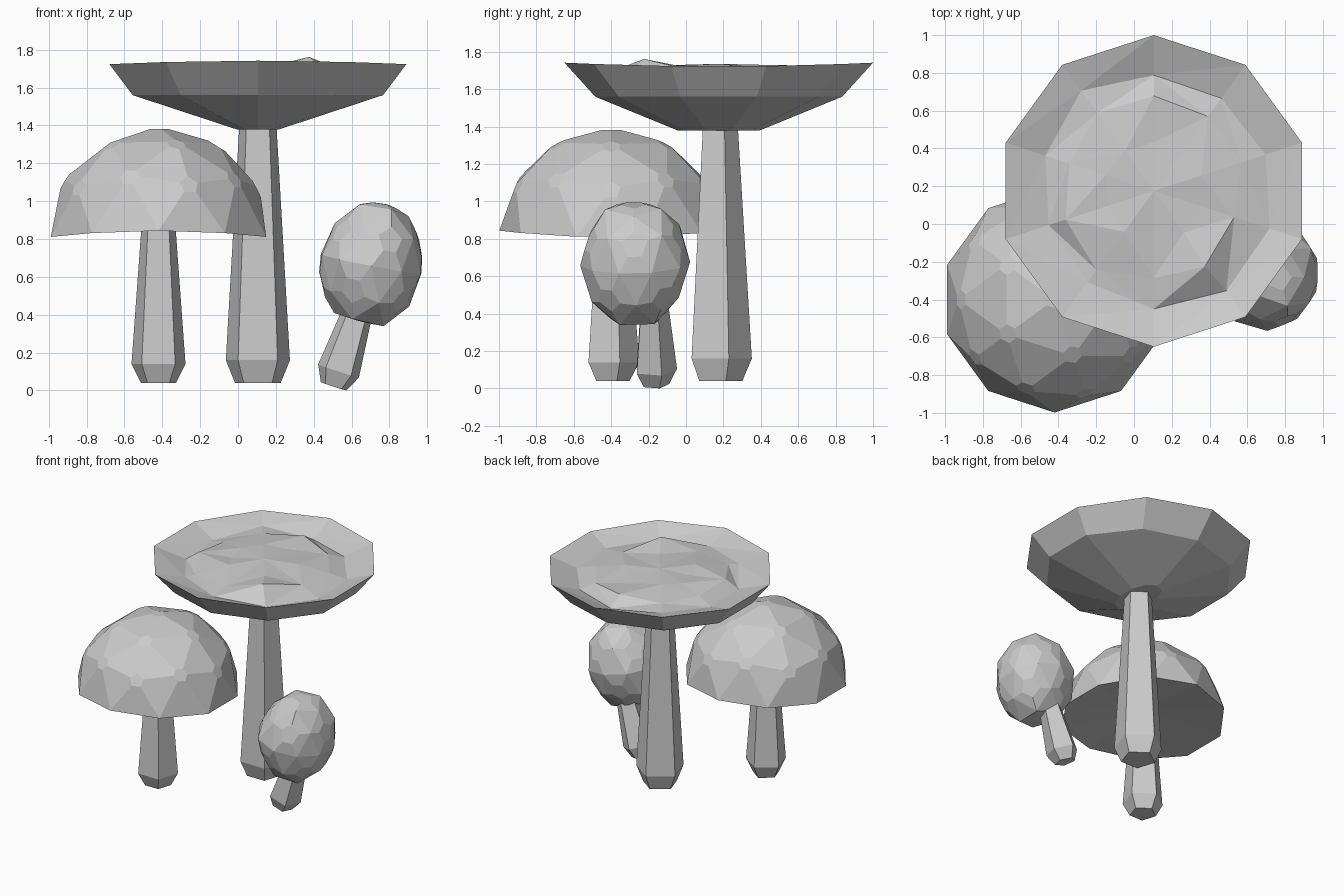
import bpy, bmesh, math, random
from mathutils import Vector

random.seed(11)
cube = bpy.data.objects.get("Cube")
if cube:
    bpy.data.objects.remove(cube, do_unlink=True)

GREY = (0.6, 0.6, 0.6, 1)
mat = bpy.data.materials.new("stone grey")
mat.use_nodes = True
mat.diffuse_color = GREY
mat.node_tree.nodes["Principled BSDF"].inputs["Base Color"].default_value = GREY


def finish(bm, name, location, axis=(0, 0, 1)):
    """Turn a bmesh into a flat shaded object, optionally leaning along an axis."""
    bmesh.ops.recalc_face_normals(bm, faces=bm.faces)
    mesh = bpy.data.meshes.new(name)
    bm.to_mesh(mesh)
    bm.free()
    mesh.materials.append(mat)
    obj = bpy.data.objects.new(name, mesh)
    bpy.context.collection.objects.link(obj)
    obj.location = location
    obj.rotation_mode = 'QUATERNION'
    obj.rotation_quaternion = Vector((0, 0, 1)).rotation_difference(Vector(axis))


def ring(bm, sides, rx, ry, z, rough=0, saddle=0):
    """Circle of points starting at the back, with optional unevenness."""
    verts = []
    for i in range(sides):
        a = math.pi / 2 + math.tau * i / sides
        up = random.uniform(-rough, rough) - saddle * math.cos(2 * a)
        grow = 1 + random.uniform(-rough, rough) * 4
        verts.append(bm.verts.new((rx * grow * math.cos(a), ry * grow * math.sin(a), z + up)))
    return verts


def bridge(bm, rings):
    for a, b in zip(rings, rings[1:]):
        n = len(a)
        for i in range(n):
            bm.faces.new((a[i], a[(i + 1) % n], b[(i + 1) % n], b[i]))


def fan(bm, loop, z):
    centre = bm.verts.new((0, 0, z))
    for i, v in enumerate(loop):
        bm.faces.new((v, loop[(i + 1) % len(loop)], centre))


def chip_corners(bm, verts, offset):
    bmesh.ops.bevel(bm, geom=verts, offset=offset, segments=1, profile=0.5,
                    affect='VERTICES')


def make_stem(name, location, profile, axis=(0, 0, 1)):
    """Five sided stem lofted through (radius, height) pairs, flat side to the front."""
    bm = bmesh.new()
    rings = [ring(bm, 5, r, r, z) for r, z in profile]
    bridge(bm, rings)
    bm.faces.new(rings[0])
    bm.faces.new(rings[-1])
    finish(bm, name, location, axis)


# Domed cap with chipped corners and a shallow hollow underneath
bm = bmesh.new()
bmesh.ops.create_icosphere(bm, subdivisions=2, radius=1)
bmesh.ops.delete(bm, geom=[v for v in bm.verts if v.co.z < -0.01], context='VERTS')
for v in bm.verts:
    x, y, z = v.co
    v.co = (0.598 * x, 0.598 * y, 0.57 * z + 0.018 * (y * y - x * x))
chip_corners(bm, [v for v in bm.verts if not v.is_boundary], 0.055)
rim = [v for v in bm.verts if v.is_boundary]
fan(bm, sorted(rim, key=lambda v: math.atan2(v.co.y, v.co.x)), 0.07)
finish(bm, "domed_cap", (-0.42, -0.4, 0.826))

# Wide upturned cap: a groove inside the rim, then a low crumpled mound
bm = bmesh.new()
base = ring(bm, 10, 0.12, 0.22, -0.352)
shoulder = ring(bm, 10, 0.695, 0.66, -0.172)
rim = ring(bm, 10, 0.825, 0.825, 0, saddle=0.01)
groove = ring(bm, 10, 0.63, 0.63, -0.06, 0.02)
ridge = ring(bm, 10, 0.48, 0.48, -0.025, 0.02)
middle = ring(bm, 10, 0.26, 0.26, -0.012, 0.012)
bridge(bm, [base, shoulder, rim, groove, ridge, middle])
bm.faces.new(base)
fan(bm, middle, 0.004)
bump = min(ridge, key=lambda v: (v.co - Vector((0.27, -0.4, 0))).length)
bump.co = (0.27, -0.4, 0.03)
bmesh.ops.triangulate(bm, faces=[f for f in bm.faces if f.calc_center_median().z > -0.075])
finish(bm, "wide_cap", (0.105, 0.175, 1.732))

# Closed, leaning egg shaped cap with uneven facets and chipped main corners
bm = bmesh.new()
bmesh.ops.create_icosphere(bm, subdivisions=2, radius=1)
for v in bm.verts:
    x, y, z = v.co * random.uniform(0.96, 1.04)
    v.co = (0.284 * x, 0.292 * y, max(0.35 * z, -0.31))
chip_corners(bm, [v for v in bm.verts if len(v.link_edges) == 5], 0.075)
finish(bm, "egg_cap", (0.706, -0.272, 0.667), (0.12, -0.02, 0.62))

# Stems
make_stem("wide_cap_stem", (0.105, 0.174, 0),
          [(0.127, 0.04), (0.178, 0.16), (0.102, 1.42)])
make_stem("domed_cap_stem", (-0.42, -0.4, 0),
          [(0.098, 0.04), (0.15, 0.14), (0.092, 0.9)])
make_stem("egg_cap_stem", (0.505, -0.165, 0.022),
          [(0.075, 0), (0.119, 0.085), (0.075, 0.5)], (0.2, -0.015, 0.62))
